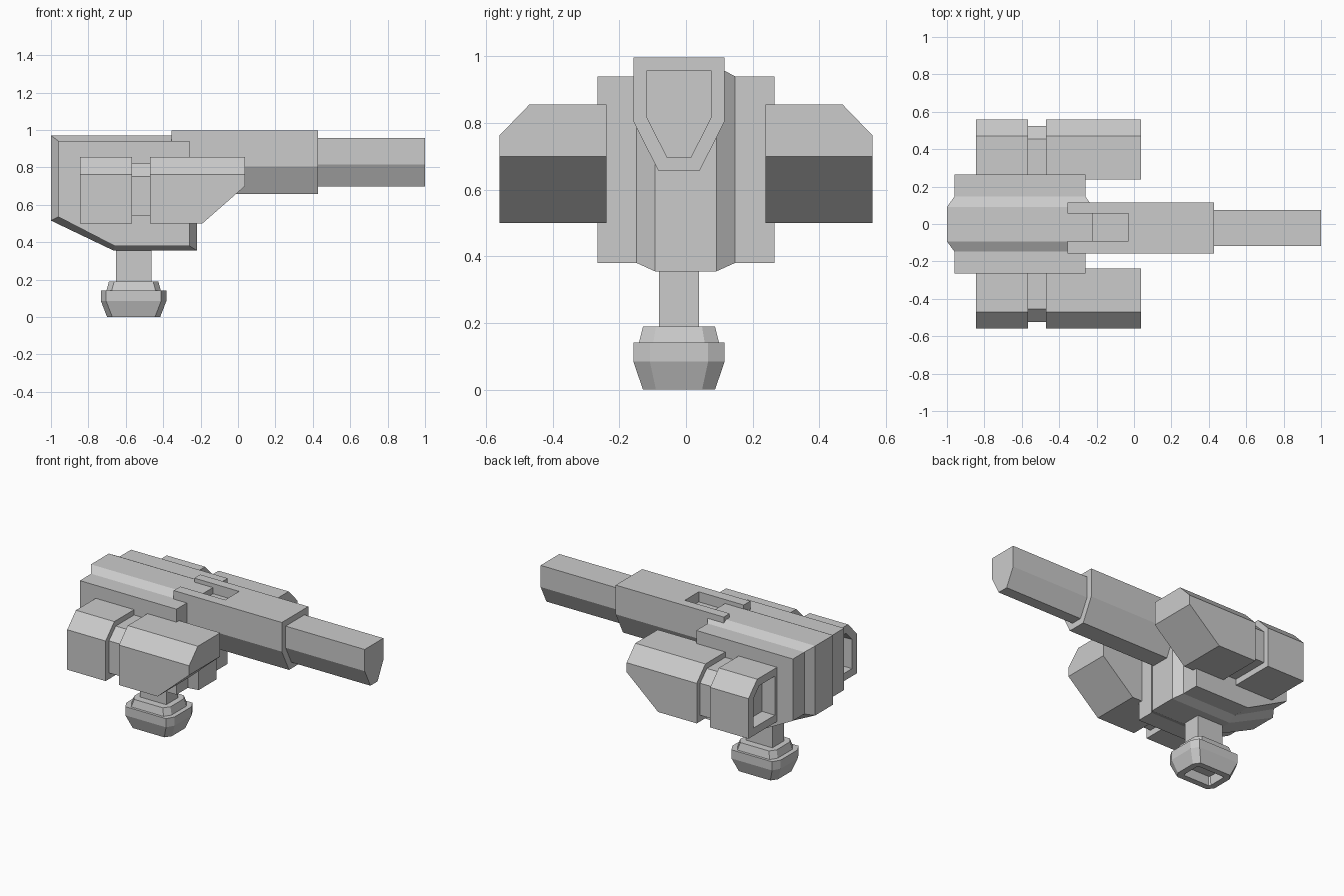
import bpy, bmesh
from mathutils import Vector

if "Cube" in bpy.data.objects:
    bpy.data.objects.remove(bpy.data.objects["Cube"], do_unlink=True)

grey = bpy.data.materials.new("plain grey")
grey.use_nodes = True
colour = (0.6, 0.6, 0.6, 1)
grey.diffuse_color = colour
grey.node_tree.nodes["Principled BSDF"].inputs["Base Color"].default_value = colour


def loft(name, rings, recess=None):
    """Closed skin through rings of points; recess = (direction, border, depth) sinks an end face."""
    bm = bmesh.new()
    loops = [[bm.verts.new(p) for p in ring] for ring in rings]
    n = len(loops[0])
    for a, b in zip(loops, loops[1:]):
        for i in range(n):
            j = (i + 1) % n
            bm.faces.new((a[i], a[j], b[j], b[i]))
    bm.faces.new(loops[0])
    bm.faces.new(loops[-1])
    bmesh.ops.recalc_face_normals(bm, faces=bm.faces)
    if recess:
        direction, border, depth = recess
        bm.normal_update()
        face = max(bm.faces, key=lambda f: (round(f.normal.dot(Vector(direction)), 3), f.calc_area()))
        bmesh.ops.inset_region(bm, faces=[face], thickness=border, use_even_offset=True)
        bmesh.ops.inset_region(bm, faces=[face], thickness=0.004, depth=-depth)
    mesh = bpy.data.meshes.new(name)
    bm.to_mesh(mesh)
    bm.free()
    mesh.materials.append(grey)
    obj = bpy.data.objects.new(name, mesh)
    bpy.context.collection.objects.link(obj)
    return obj


def along_x(points, x):
    return [(x, y, z) for y, z in points]


def along_y(points, y):
    return [(x, y, z) for x, z in points]


def box(name, x, y, z):
    corners = [(x[0], z[0]), (x[1], z[0]), (x[1], z[1]), (x[0], z[1])]
    return loft(name, [along_y(corners, y[0]), along_y(corners, y[1])])


# Body: flat slab with a raised central ridge running all round it
inner = [(-0.96, 0.94), (-0.96, 0.535), (-0.66, 0.38), (-0.26, 0.38), (-0.26, 0.94)]
outer = [(-1.0, 0.97), (-1.0, 0.515), (-0.665, 0.355), (-0.22, 0.355), (-0.22, 0.97)]
loft("body_slab", [along_y(inner, -0.265), along_y(inner, 0.265)])
loft("body_ridge", [along_y(inner, -0.148), along_y(outer, -0.093),
                    along_y(outer, 0.091), along_y(inner, 0.147)])

# Barrel and its housing: six-sided sections, narrow at the bottom
CENTRE = -0.021


def hexagon(half, half_low, top, middle, bottom):
    pairs = [(half, top), (half, middle), (half_low, bottom)]
    return ([(CENTRE + w, z) for w, z in pairs]
            + [(CENTRE - w, z) for w, z in reversed(pairs)])


big = hexagon(0.137, 0.062, 0.996, 0.805, 0.657)
small = hexagon(0.097, 0.037, 0.957, 0.815, 0.697)
housing = loft("barrel_housing", [along_x(big, -0.355), along_x(big, 0.428)])
loft("barrel", [along_x(small, 0.40), along_x(small, 1.0)])

# Slot in the top of the housing, open at the rear
cutter = box("slot_cutter", (-0.5, -0.03), (-0.09, 0.055), (0.93, 1.1))
cutter.hide_render = True
cut = housing.modifiers.new("slot", "BOOLEAN")
cut.operation = "DIFFERENCE"
cut.solver = "EXACT"
cut.object = cutter
bpy.context.view_layer.objects.active = housing
bpy.ops.object.modifier_apply(modifier=cut.name)
bpy.data.objects.remove(cutter, do_unlink=True)


# Side pods: chamfered rear block, thin neck and front block with a cut-away nose
def pod_section(side, y0, y1, ychamfer, low, shoulder, top):
    return [(side * y, z) for y, z in
            [(y0, low), (y1, low), (y1, shoulder), (ychamfer, top), (y0, top)]]


for side, word in ((1, "left"), (-1, "right")):
    block = pod_section(side, 0.238, 0.56, 0.47, 0.5, 0.762, 0.855)
    neck = pod_section(side, 0.2, 0.525, 0.455, 0.54, 0.75, 0.82)
    nose = pod_section(side, 0.238, 0.56, 0.47, 0.7, 0.762, 0.855)
    loft(word + "_pod_rear", [along_x(block, -0.845), along_x(block, -0.567)],
         recess=((-1, 0, 0), 0.05, 0.09))
    loft(word + "_pod_neck", [along_x(neck, -0.6), along_x(neck, -0.44)])
    loft(word + "_pod_front", [along_x(block, -0.47), along_x(block, -0.19), along_x(nose, 0.038)])

# Stem and foot: square post on a bevelled, corner-cut base
STEM_X = -0.558
box("stem", (STEM_X - 0.095, STEM_X + 0.095), (CENTRE - 0.06, CENTRE + 0.06), (0.15, 0.4))


def corner_cut(hx, hy, z):
    cx, cy = 0.028, hy * 0.36
    quarter = [(hx, hy - cy), (hx - cx, hy)]
    points = (quarter + [(-x, y) for x, y in reversed(quarter)]
              + [(-x, -y) for x, y in quarter] + [(x, -y) for x, y in reversed(quarter)])
    return [(STEM_X + x, CENTRE + y, z) for x, y in points]


loft("foot", [corner_cut(0.142, 0.108, 0), corner_cut(0.175, 0.137, 0.085),
              corner_cut(0.175, 0.137, 0.142), corner_cut(0.145, 0.12, 0.142),
              corner_cut(0.132, 0.108, 0.19)],
     recess=((0, 0, -1), 0.04, 0.06))
